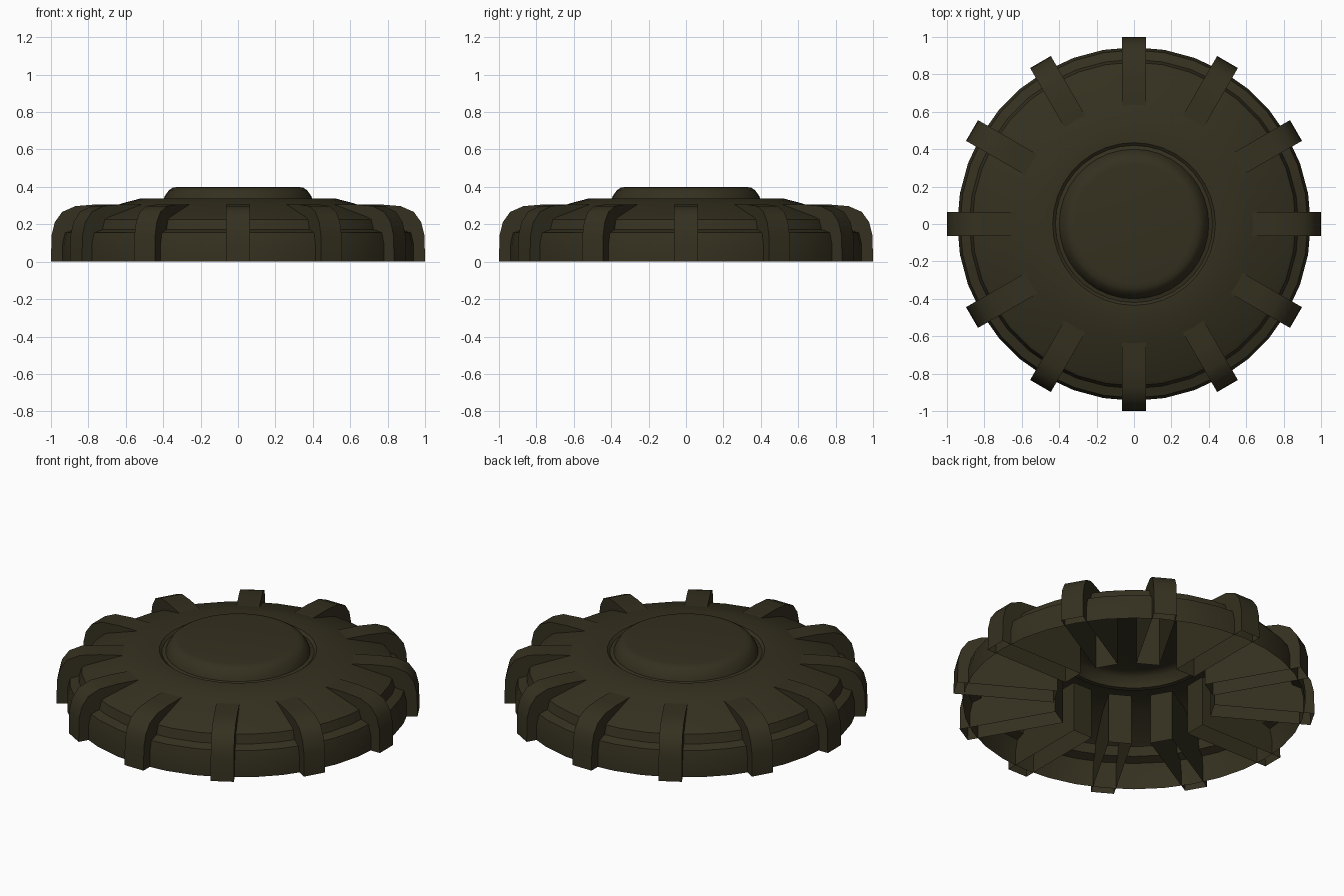
import bpy, bmesh, math

if "Cube" in bpy.data.objects:
    bpy.data.objects.remove(bpy.data.objects["Cube"])

mat = bpy.data.materials.new("dark_olive")
mat.diffuse_color = (0.035, 0.03, 0.014, 1)
mat.use_nodes = True
mat.node_tree.nodes["Principled BSDF"].inputs["Base Color"].default_value = mat.diffuse_color


def finish(name, bm, angle=30):
    bmesh.ops.recalc_face_normals(bm, faces=bm.faces)
    me = bpy.data.meshes.new(name)
    bm.to_mesh(me)
    bm.free()
    ob = bpy.data.objects.new(name, me)
    bpy.context.collection.objects.link(ob)
    me.materials.append(mat)
    bpy.ops.object.select_all(action='DESELECT')
    ob.select_set(True)
    bpy.context.view_layer.objects.active = ob
    bpy.ops.object.shade_smooth_by_angle(angle=math.radians(angle))
    return ob


def lathe(name, profile, steps=36):
    bm = bmesh.new()
    vs = [bm.verts.new((r, 0, z)) for r, z in profile]
    es = [bm.edges.new(p) for p in zip(vs, vs[1:])]
    bmesh.ops.spin(bm, geom=vs + es, cent=(0, 0, 0), axis=(0, 0, 1),
                   angle=math.tau, steps=steps, use_duplicate=False)
    bmesh.ops.remove_doubles(bm, verts=bm.verts, dist=0.0005)
    # restore outward orientation for an open shell
    return finish(name, bm)


# stepped outer shell, open underneath
lathe("body_shell", [(0.945, 0), (0.945, 0.09), (0.93, 0.155), (0.88, 0.172),
                     (0.865, 0.225), (0.845, 0.237), (0.62, 0.312),
                     (0.52, 0.338), (0.435, 0.338), (0.42, 0.325), (0.40, 0.33)])

# raised centre cap
lathe("centre_cap", [(0.40, 0.33), (0.392, 0.35), (0.37, 0.382),
                     (0.348, 0.396), (0.32, 0.40), (0, 0.40)])

# radial ribs, hollow and open underneath
rib_profile = [(0.44, 0), (0.44, 0.306), (0.76, 0.306), (0.87, 0.297), (0.94, 0.266),
               (0.98, 0.21), (0.997, 0.14), (1.0, 0)]
HALF = 0.064
for i in range(12):
    a = i * math.tau / 12
    c, s = math.cos(a), math.sin(a)
    bm = bmesh.new()
    sides = [[bm.verts.new((r * c - w * s, r * s + w * c, z)) for r, z in rib_profile]
             for w in (-HALF, HALF)]
    for side in sides:
        bm.faces.new(side)
    for k in range(len(rib_profile) - 1):
        bm.faces.new((sides[0][k], sides[0][k + 1], sides[1][k + 1], sides[1][k]))
    finish("rib_%02d" % (i + 1), bm, 35)
